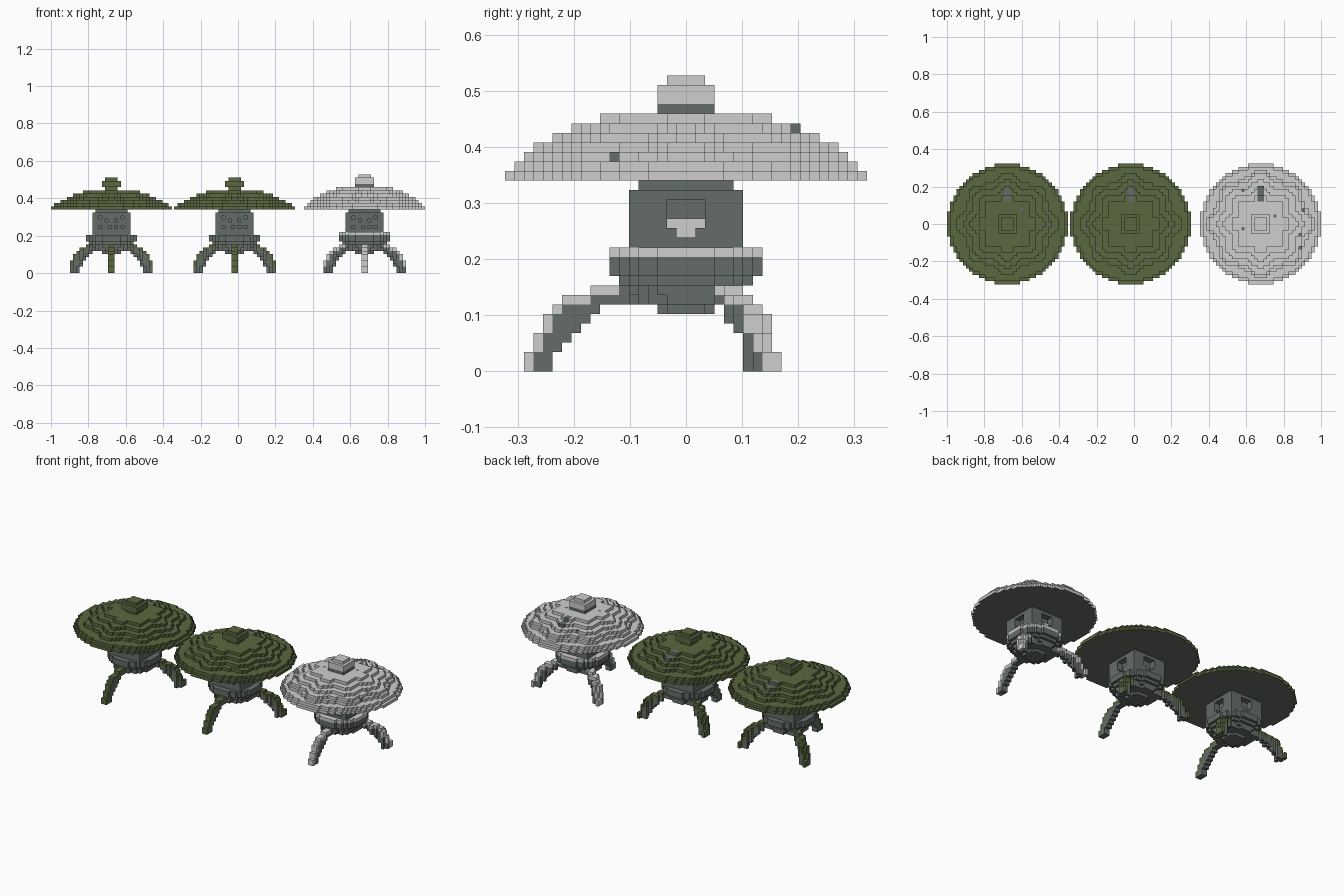
import bpy, bmesh, math, random

if "Cube" in bpy.data.objects:
    bpy.data.objects.remove(bpy.data.objects["Cube"], do_unlink=True)

V = 0.017  # block size
random.seed(4)


def material(name, rgb):
    m = bpy.data.materials.new(name)
    m.use_nodes = True
    m.diffuse_color = (*rgb, 1)
    b = m.node_tree.nodes["Principled BSDF"]
    b.inputs["Base Color"].default_value = (*rgb, 1)
    b.inputs["Roughness"].default_value = 0.9
    return m


STONE = material("grey stone", (0.130, 0.155, 0.135))
MOSS = material("moss green", (0.105, 0.138, 0.052))
SNOW = material("snow white", (0.62, 0.62, 0.62))

# The six faces of a block: outward direction and corner offsets
SIDES = [((1, 0, 0), [(1, 0, 0), (1, 1, 0), (1, 1, 1), (1, 0, 1)]),
         ((-1, 0, 0), [(0, 0, 0), (0, 0, 1), (0, 1, 1), (0, 1, 0)]),
         ((0, 1, 0), [(0, 1, 0), (0, 1, 1), (1, 1, 1), (1, 1, 0)]),
         ((0, -1, 0), [(0, 0, 0), (1, 0, 0), (1, 0, 1), (0, 0, 1)]),
         ((0, 0, 1), [(0, 0, 1), (1, 0, 1), (1, 1, 1), (0, 1, 1)]),
         ((0, 0, -1), [(0, 0, 0), (0, 1, 0), (1, 1, 0), (1, 0, 0)])]


def block_part(name, cx, cells, cover, stone_below=False):
    """Skin a set of blocks {(i, j, k): 0 stone / 1 cover}."""
    bm = bmesh.new()
    corners = {}

    def corner(p):
        if p not in corners:
            corners[p] = bm.verts.new([c * V for c in p])
        return corners[p]

    for (i, j, k), mat in cells.items():
        for (a, b, c), quad in SIDES:
            if (i + a, j + b, k + c) in cells:
                continue
            vs = [corner((i + x, j + y, k + z)) for x, y, z in quad]
            face = bm.faces.get(vs) or bm.faces.new(vs)
            face.material_index = 0 if stone_below and c < 0 else mat
    me = bpy.data.meshes.new(name)
    bm.to_mesh(me)
    bm.free()
    me.materials.append(STONE)
    me.materials.append(cover)
    ob = bpy.data.objects.new(name, me)
    ob.location.x = cx
    bpy.context.collection.objects.link(ob)


def disc(k, radius, mat, lobe=0.0):
    """One layer of blocks in a circle, with an optional scalloped rim."""
    out = {}
    for i in range(-20, 20):
        for j in range(-20, 20):
            x, y = (i + .5) * V, (j + .5) * V
            dip = lobe * (1 - math.cos(8 * math.atan2(y, x))) / 2
            if math.hypot(x, y) < radius - dip:
                out[i, j, k] = mat
    return out


def slab(k, half, mat, cut=0):
    """One square layer, with optionally clipped corners."""
    r = range(-half, half)
    return {(i, j, k): mat for i in r for j in r
            if abs(i + .5) + abs(j + .5) <= 2 * half - 1 - cut}


# Outer and inner distance of the curved leg, layer by layer
OUTER = [.288, .288, .271, .271, .254, .254, .237, .22, .17]
INNER = [.237, .237, .22, .203, .187, .17, .145, .10, .08]


def leg(angle, scale, half_width):
    dx, dy = math.cos(angle), math.sin(angle)
    out = {}
    for k, (ro, ri) in enumerate(zip(OUTER, INNER)):
        above = OUTER[k + 1] if k < 8 else .12
        for i in range(-19, 19):
            for j in range(-19, 19):
                x, y = (i + .5) * V, (j + .5) * V
                r, w = (x * dx + y * dy) / scale, x * dy - y * dx
                if ri < r < ro and abs(w) < half_width:
                    out[i, j, k] = int(r > ro - V * 1.05 or r > above)
    return out


def lantern(prefix, cx, cover, snowy):
    # Three curved legs, one to the front and two to the back
    back = math.radians(34)
    for name, ang, sc, hw in (("front_leg", -math.pi / 2, 1, .018),
                              ("back_left_leg", back, .93, .021),
                              ("back_right_leg", math.pi - back, .93, .021)):
        block_part(prefix + name, cx, leg(ang, sc, hw), cover)

    # Stepped round base, with a layer of snow on the ledge
    base = {}
    for k, r in ((6, .055), (7, .10), (8, .108), (9, .121), (10, .138), (11, .138)):
        base.update(disc(k, r, 0))
    base.update(disc(12, .138 if snowy else .10, int(snowy)))
    block_part(prefix + "base", cx, base, cover)

    # Fire box with pierced panels and round windows
    box = {}
    for k in range(12 if not snowy else 13, 19):
        box.update(slab(k, 6, 0))
    box.update(slab(19, 5, 0))
    for a, k in ((-4, 17), (3, 17), (-4, 14), (3, 14), (-2, 16), (1, 16), (-1, 14), (1, 14)):
        box.pop((a, -6, k), None)
        box.pop((-6, a, k), None)
    for a in range(-2, 2):
        for k in range(14, 18):
            if k == 14 and a in (-2, 1):
                continue
            for d in (5, 4):
                box.pop((d, a, k), None)
                box.pop((a, d, k), None)
            if snowy and k < 16:
                box[4, a, k] = box[a, 4, k] = 1
    block_part(prefix + "fire_box", cx, box, cover)

    # Broad stepped roof with scalloped upper layers
    radii = [.322, .305, .27, .237, .203, .163]
    if snowy:
        radii = [.322, .305, .288, .271, .237, .203, .163]
    roof = {}
    for n, r in enumerate(radii):
        roof.update(disc(20 + n, r, 1, 0 if n < 2 else .034))
    # Bare stone groove at the back and a few bare patches
    for (i, j, k) in roof:
        if k > 21 and ((i in (-1, 0) and 7 <= j <= 11) or random.random() < .008):
            roof[i, j, k] = 0
    block_part(prefix + "roof", cx, roof, cover, True)

    # Square finial
    top = 20 + len(radii)
    knob = slab(top, 3 if snowy else 2, 0 if snowy else 1)
    for k, h in ((1, 3), (2, 3), (3, 2)):
        knob.update(slab(top + k, h, 1))
    block_part(prefix + "finial", cx, knob, cover, True)


lantern("mossy_right_", -0.677, MOSS, False)
lantern("mossy_middle_", -0.018, MOSS, False)
lantern("snowy_left_", 0.677, SNOW, True)
